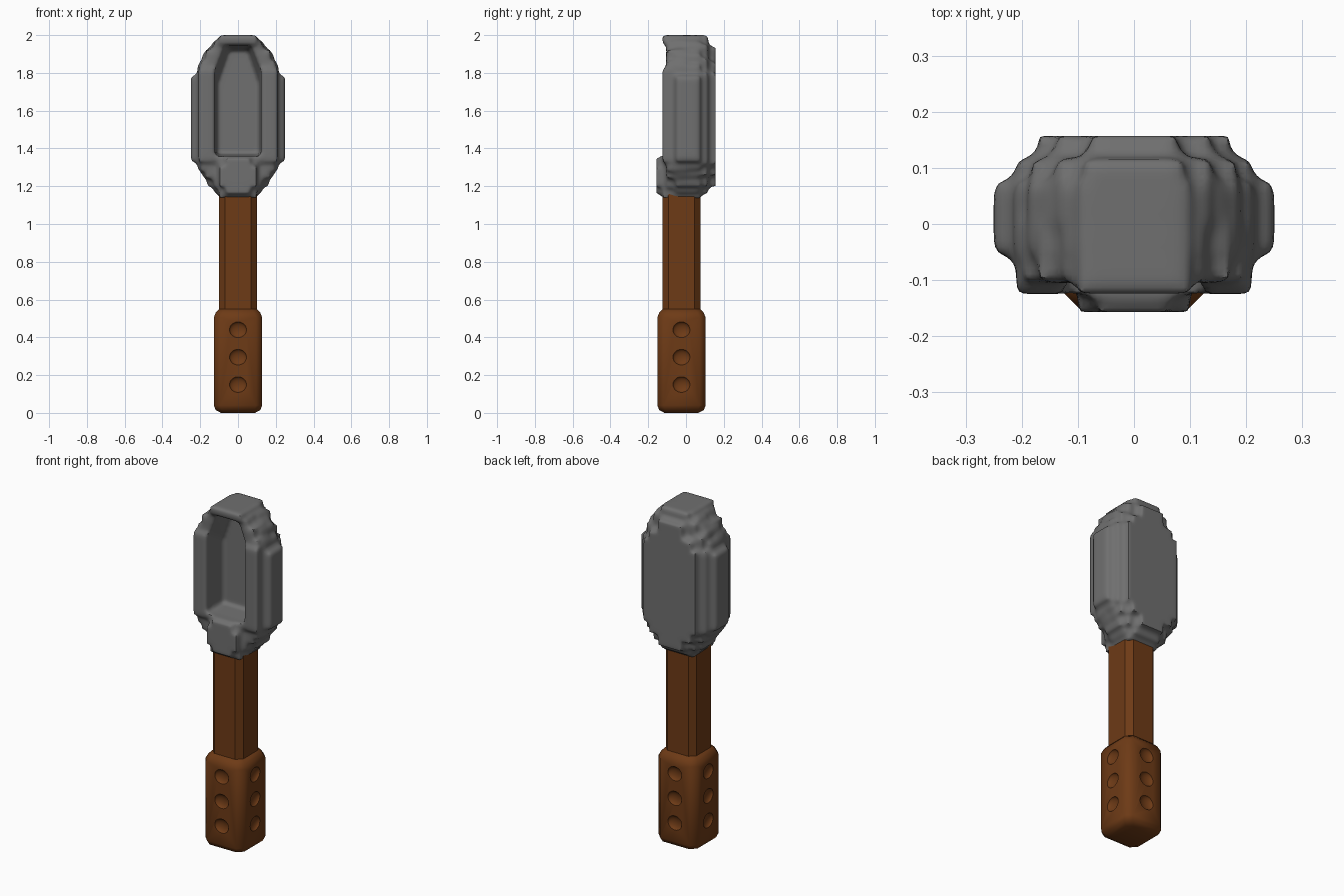
import bpy, bmesh, math
from mathutils import Matrix, Vector

if "Cube" in bpy.data.objects:
    bpy.data.objects.remove(bpy.data.objects["Cube"])


def material(name, rgb):
    m = bpy.data.materials.new(name)
    m.diffuse_color = (*rgb, 1)
    m.use_nodes = True
    m.node_tree.nodes["Principled BSDF"].inputs["Base Color"].default_value = m.diffuse_color
    return m


stone = material("grey stone", (0.16, 0.16, 0.16))
wood = material("brown wood", (0.155, 0.043, 0.008))


def to_object(bm, name):
    bmesh.ops.recalc_face_normals(bm, faces=bm.faces)
    me = bpy.data.meshes.new(name)
    bm.to_mesh(me)
    bm.free()
    ob = bpy.data.objects.new(name, me)
    bpy.context.collection.objects.link(ob)
    return ob


def loft(rings, bm=None):
    """Closed solid through rings of matching point counts."""
    bm = bm or bmesh.new()
    vr = [[bm.verts.new(p) for p in r] for r in rings]
    n = len(vr[0])
    for a, b in zip(vr, vr[1:]):
        for i in range(n):
            bm.faces.new((a[i], a[(i + 1) % n], b[(i + 1) % n], b[i]))
    bm.faces.new(vr[0])
    bm.faces.new(vr[-1])
    return bm


def add_boxes(bm, y0, y1, steps):
    """Stack of boxes (half width, low z, high z) forming a stepped oval."""
    for w, z0, z1 in steps:
        m = (Matrix.Translation((0, (y0 + y1) / 2, (z0 + z1) / 2))
             @ Matrix.Diagonal((2 * w, y1 - y0, z1 - z0, 1)))
        bmesh.ops.create_cube(bm, size=1, matrix=m)


def cut(ob, cutter):
    cutter.hide_render = True
    b = ob.modifiers.new("cut", "BOOLEAN")
    b.operation = "DIFFERENCE"
    b.solver = "EXACT"
    b.object = cutter


def remesh(ob, size):
    r = ob.modifiers.new("fuse", "REMESH")
    r.mode = "VOXEL"
    r.voxel_size = size


def finish(ob, mat, angle, cutter=None):
    """Bake modifiers, drop the cutter, colour and shade."""
    dg = bpy.context.evaluated_depsgraph_get()
    dg.update()
    me = bpy.data.meshes.new_from_object(ob.evaluated_get(dg))
    ob.modifiers.clear()
    ob.data = me
    if cutter:
        bpy.data.objects.remove(cutter)
    me.materials.clear()
    me.materials.append(mat)
    bpy.ops.object.select_all(action="DESELECT")
    bpy.context.view_layer.objects.active = ob
    ob.select_set(True)
    bpy.ops.object.shade_smooth_by_angle(angle=math.radians(angle))


# Spoon bowl: stepped layers from front to back
bm = bmesh.new()
add_boxes(bm, -0.055, 0.075, [(.25, 1.33, 1.785), (.215, 1.29, 1.84), (.19, 1.25, 1.90),
                              (.165, 1.20, 1.93), (.13, 1.165, 1.97), (.10, 1.135, 2.0)])
add_boxes(bm, -0.125, 0.0, [(.21, 1.33, 1.82), (.10, 1.955, 2.0), (.10, 1.14, 1.34)])
add_boxes(bm, -0.105, 0.0, [(.20, 1.28, 1.86), (.17, 1.24, 1.92), (.13, 1.19, 1.965)])
add_boxes(bm, 0.0, 0.118, [(.21, 1.31, 1.80), (.18, 1.26, 1.88), (.14, 1.20, 1.95),
                           (.09, 1.16, 2.0)])
add_boxes(bm, 0.0, 0.157, [(.17, 1.31, 1.80), (.14, 1.26, 1.86), (.08, 1.20, 1.94)])
# Bump where the bowl meets the handle
add_boxes(bm, -0.157, 0.0, [(.10, 1.20, 1.31), (.065, 1.16, 1.35)])
bowl = to_object(bm, "spoon_bowl")


# Hollow of the bowl
def hollow_ring(y, w, tip, z0, z1, z2):
    half = [(w, z0), (w, z1), (tip, z2)]
    pts = half + [(-x, z) for x, z in reversed(half)]
    return [Vector((x, y, z)) for x, z in pts]


hollow = to_object(loft([hollow_ring(-0.3, .122, .07, 1.36, 1.81, 1.945),
                         hollow_ring(-0.09, .122, .07, 1.36, 1.81, 1.945),
                         hollow_ring(0.025, .112, .05, 1.37, 1.74, 1.92)]), "bowl_cutter")
remesh(bowl, 0.012)
cut(bowl, hollow)
remesh(bowl, 0.012)
s = bowl.modifiers.new("soften", "SMOOTH")
s.factor = 0.5
s.iterations = 4
finish(bowl, stone, 45, hollow)

CY = -0.024   # handle axis


def octagon(h, c, z):
    q = [(h, -h + c), (h, h - c), (h - c, h), (-h + c, h),
         (-h, h - c), (-h, -h + c), (-h + c, -h), (h - c, -h)]
    return [Vector((x, y + CY, z)) for x, y in q]


# Handle shaft
shaft = to_object(loft([octagon(.10, .032, z) for z in (0.5, 1.2)]), "handle_shaft")
finish(shaft, wood, 30)

# Grip with three finger dents on each side
grip = to_object(loft([octagon(.09, .03, 0), octagon(.118, .032, .015), octagon(.128, .032, .04),
                       octagon(.128, .032, .505), octagon(.118, .034, .53),
                       octagon(.10, .032, .55)]), "handle_grip")
bm = bmesh.new()
for k in range(4):
    for z in (.15, .295, .44):
        m = (Matrix.Translation((0, CY, z)) @ Matrix.Rotation(k * math.pi / 2, 4, "Z")
             @ Matrix.Translation((0, -.131, 0)) @ Matrix.Diagonal((.046, .022, .042, 1)))
        bmesh.ops.create_uvsphere(bm, u_segments=20, v_segments=12, radius=1, matrix=m)
dents = to_object(bm, "dent_cutter")
cut(grip, dents)
finish(grip, wood, 50, dents)
